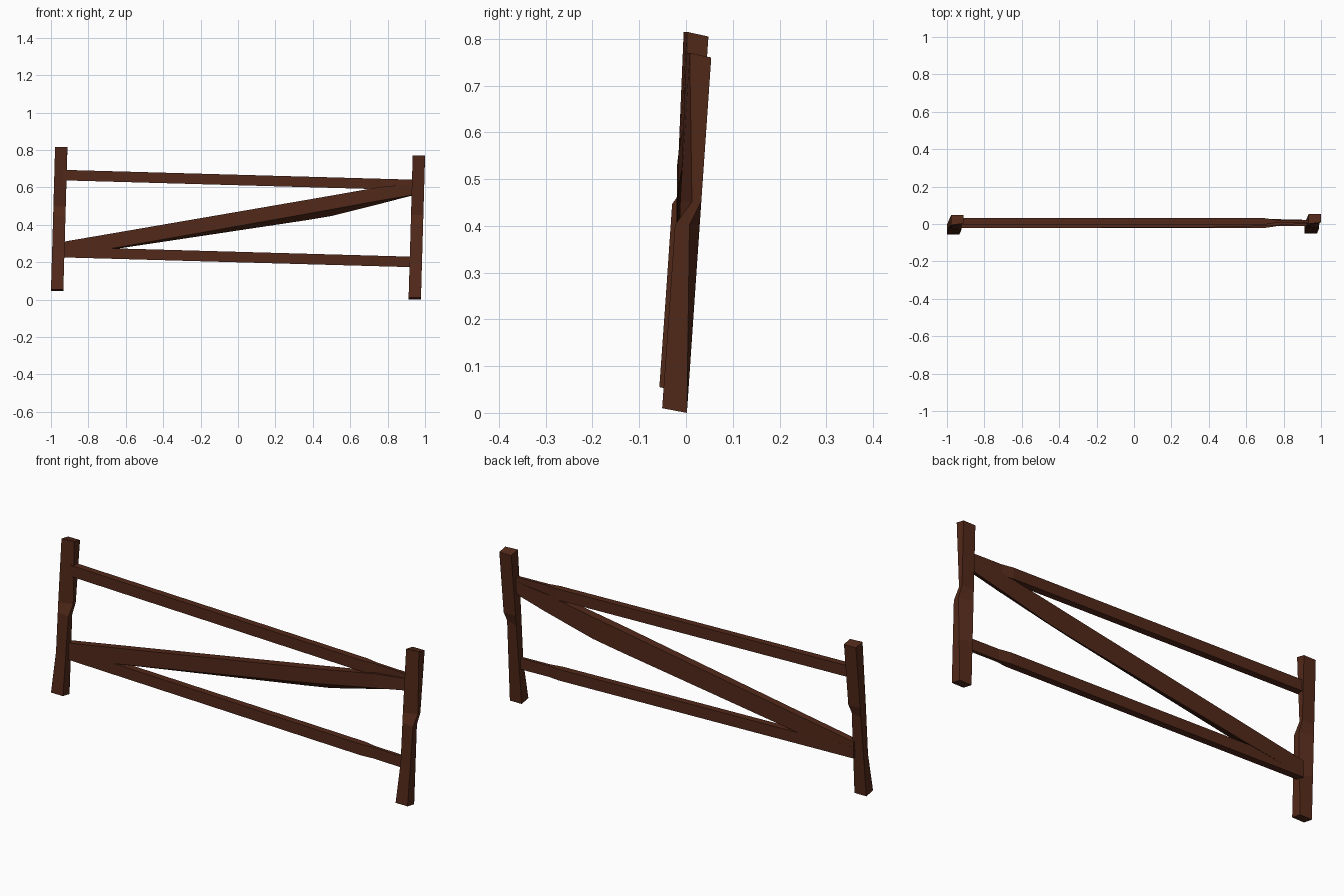
import bpy, bmesh
from mathutils import Vector

if "Cube" in bpy.data.objects:
    bpy.data.objects.remove(bpy.data.objects["Cube"])

wood = bpy.data.materials.new("dark_wood")
wood.diffuse_color = (0.085, 0.022, 0.010, 1)
wood.use_nodes = True
wood.node_tree.nodes["Principled BSDF"].inputs["Base Color"].default_value = wood.diffuse_color


def loft(name, rings):
    """Skin a list of four-cornered rings into one closed hewn beam."""
    bm = bmesh.new()
    loops = [[bm.verts.new(p) for p in ring] for ring in rings]
    for a, b in zip(loops, loops[1:]):
        for i in range(4):
            j = (i + 1) % 4
            bm.faces.new((a[i], a[j], b[j], b[i]))
    bm.faces.new(loops[0][::-1])
    bm.faces.new(loops[-1])
    bmesh.ops.recalc_face_normals(bm, faces=bm.faces)
    me = bpy.data.meshes.new(name)
    bm.to_mesh(me)
    bm.free()
    me.materials.append(wood)
    ob = bpy.data.objects.new(name, me)
    bpy.context.collection.objects.link(ob)
    return ob


# Leaning posts: height and the y-chip on the FL, FR, BR, BL corners
POST = [(0.0, 0, 0, 0, 0),
        (0.20, .018, 0, -.011, 0),
        (0.40, .010, 0, -.022, 0),
        (0.45, .008, .033, 0, 0),
        (0.76, 0, .007, 0, 0)]


def post(name, x, y, z):
    rings = []
    for h, *chip in POST:
        ring = []
        for (dx, dy), c in zip(((0, 0), (.066, 0), (.066, .053), (0, .053)), chip):
            end = (0.01 * (1 - dy / .053) - .002) if h in (0.0, 0.76) else 0
            ring.append(Vector((x + dx + .022 * h / .76,
                                y + dy + c + .052 * h / .76, z + h + end)))
        rings.append(ring)
    return loft(name, rings)


post("left_post", -1.0, -.057, .047)
post("right_post", .912, -.051, .002)


def bar(name, stations):
    """Horizontal beam; station = x, bottom front z, bottom back z, top z, y front, y back."""
    return loft(name, [[Vector((x, yf, zf)), Vector((x, yb, zb)),
                        Vector((x, yb, zt)), Vector((x, yf, zt))]
                       for x, zf, zb, zt, yf, yb in stations])


# Rails, thinned towards the right end
for name, z, y in (("top_rail", .665, .014), ("bottom_rail", .253, -.004)):
    st = []
    for x, half in ((-.94, .017), (.70, .017), (.76, .008), (.94, .008)):
        zc = z - .028 * (x + .92)
        st.append((x, zc - .028, zc - .028, zc + .028, y - half, y + half))
    bar(name, st)

# Diagonal brace with its lower front edge hewn away
bar("diagonal_brace", [(-.94, .236, .234, .308, -.022, .012),
                       (-.66, .276, .270, .356, -.021, .015),
                       (.35, .455, .422, .530, -.019, .024),
                       (.50, .482, .447, .556, -.016, .026),
                       (.76, .530, .512, .602, -.008, .026),
                       (.93, .558, .556, .618, .004, .022)])
